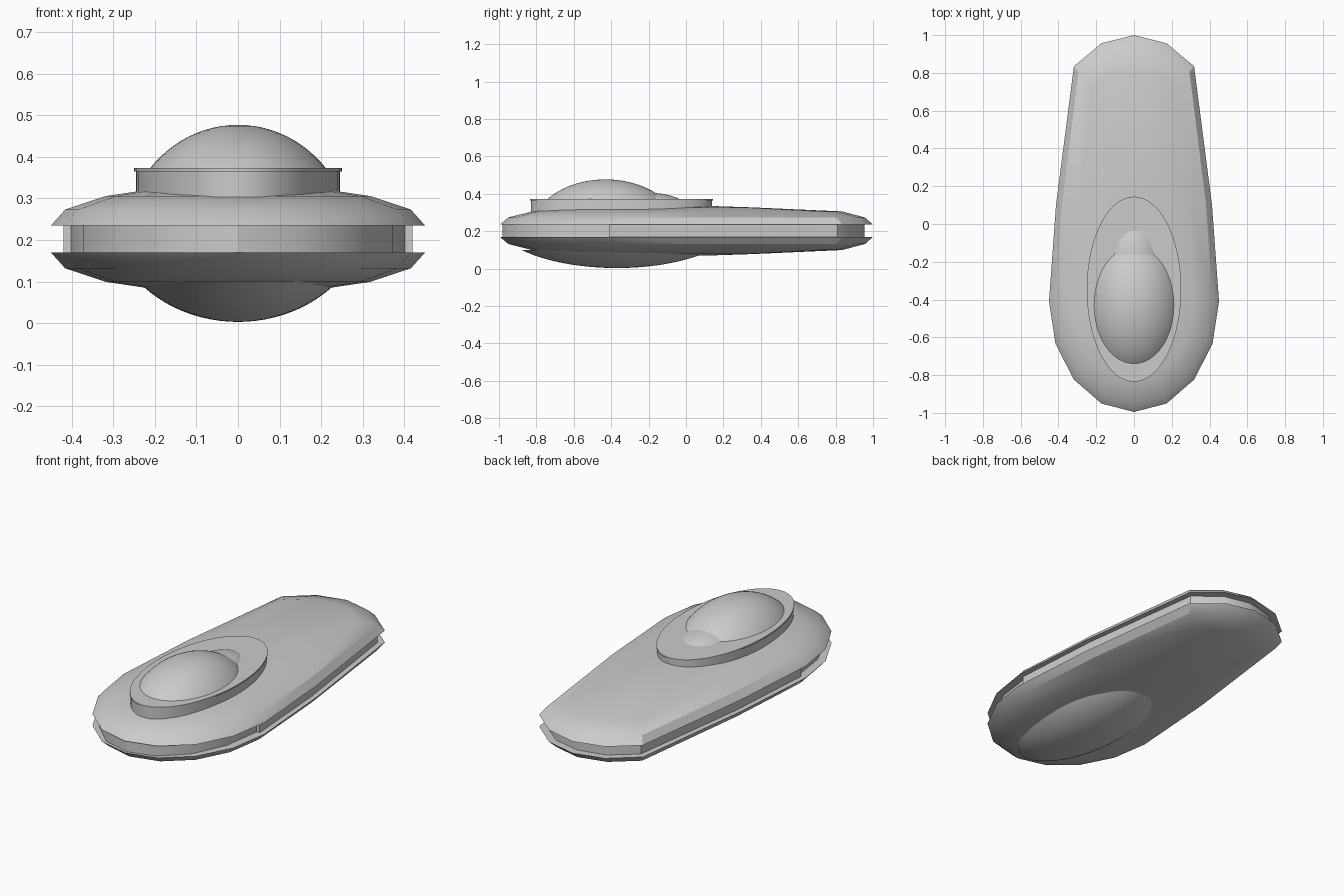
import bpy, bmesh
from math import sin, cos, pi, radians

if "Cube" in bpy.data.objects:
    bpy.data.objects.remove(bpy.data.objects["Cube"])


def finish(name, rings, angle=30):
    """Loft stacked rings into a closed solid."""
    bm = bmesh.new()
    loops = [[bm.verts.new(p) for p in r] for r in rings]
    n = len(loops[0])
    for a, b in zip(loops, loops[1:]):
        for i in range(n):
            j = (i + 1) % n
            bm.faces.new((a[i], a[j], b[j], b[i]))
    bm.faces.new(loops[0][::-1])
    bm.faces.new(loops[-1])
    bmesh.ops.recalc_face_normals(bm, faces=bm.faces)
    me = bpy.data.meshes.new(name)
    bm.to_mesh(me)
    bm.free()
    ob = bpy.data.objects.new(name, me)
    bpy.context.collection.objects.link(ob)
    bpy.ops.object.select_all(action='DESELECT')
    ob.select_set(True)
    bpy.context.view_layer.objects.active = ob
    bpy.ops.object.shade_smooth_by_angle(angle=radians(angle))
    return ob


def hull_ring(s, z, rear_c, rear_r):
    """Rounded nose, tapering sides, blunt tail; s is the ring scale."""
    pts = []
    for k in range(9):
        t = pi + k * pi / 8
        pts.append((0.45 * s * cos(t), -0.41 + 0.585 * s * sin(t), z))
    mid = min(0.1, rear_c)
    pts.append((0.413 * s, mid, z))
    for d in (45, 67.5, 90, 112.5, 135):
        t = radians(d)
        pts.append((0.45 * s * cos(t), rear_c + rear_r * s * sin(t), z))
    pts.append((-0.413 * s, mid, z))
    return pts


def shell(name, z0, direction):
    rings = []
    for lat, c, r in ((0, 0.437, 0.563), (22.5, 0.437, 0.563),
                      (45, 0.437, 0.563), (67.5, 0.2, 0.4), (88, 0.12, 0.2)):
        a = radians(lat)
        rings.append(hull_ring(cos(a), z0 + direction * 0.1 * sin(a), c, r))
    finish(name, rings)


def ellipse(cy, rx, ry, z, n=64):
    return [(rx * cos(2 * pi * i / n), cy + ry * sin(2 * pi * i / n), z) for i in range(n)]


def cap(name, cy, rx, ry, z0, z1, half_angle, steps=12):
    """Elliptical spherical cap from rim z0 to crown z1."""
    a = radians(half_angle)
    rings = []
    for i in range(steps):
        t = a * (1 - i / steps)
        k = sin(t) / sin(a)
        h = (cos(t) - cos(a)) / (1 - cos(a))
        rings.append(ellipse(cy, rx * k, ry * k, z0 + (z1 - z0) * h))
    rings.append(ellipse(cy, rx * 0.01, ry * 0.01, z1))
    finish(name, rings)


# Upper and lower hull shells
shell("upper_hull", 0.235, 1)
shell("lower_hull", 0.17, -1)

# Recessed band between the shells: nose part and longer tail part
nose = [(0.402 * cos(pi + k * pi / 8), -0.41 + 0.57 * sin(pi + k * pi / 8)) for k in range(9)]
tail = [(-0.42, -0.41), (0.42, -0.41), (0.385, 0.1), (0.29, 0.81),
        (0.155, 0.92), (0, 0.955), (-0.155, 0.92), (-0.29, 0.81), (-0.385, 0.1)]
for name, outline in (("nose_band", nose), ("tail_band", tail)):
    finish(name, [[(x, y, z) for x, y in outline] for z in (0.165, 0.24)])

# Raised deck with thin lip
finish("deck_base", [ellipse(-0.345, 0.245, 0.485, z) for z in (0.29, 0.366)])
finish("deck_lip", [ellipse(-0.345, 0.25, 0.49, z) for z in (0.365, 0.373)])

# Canopy, its low rear fairing, and the belly bulge
cap("canopy", -0.43, 0.215, 0.315, 0.368, 0.477, 52)
cap("canopy_fairing", -0.2, 0.11, 0.17, 0.37, 0.405, 50)
cap("belly", -0.37, 0.24, 0.51, 0.1, 0.003, 50)
